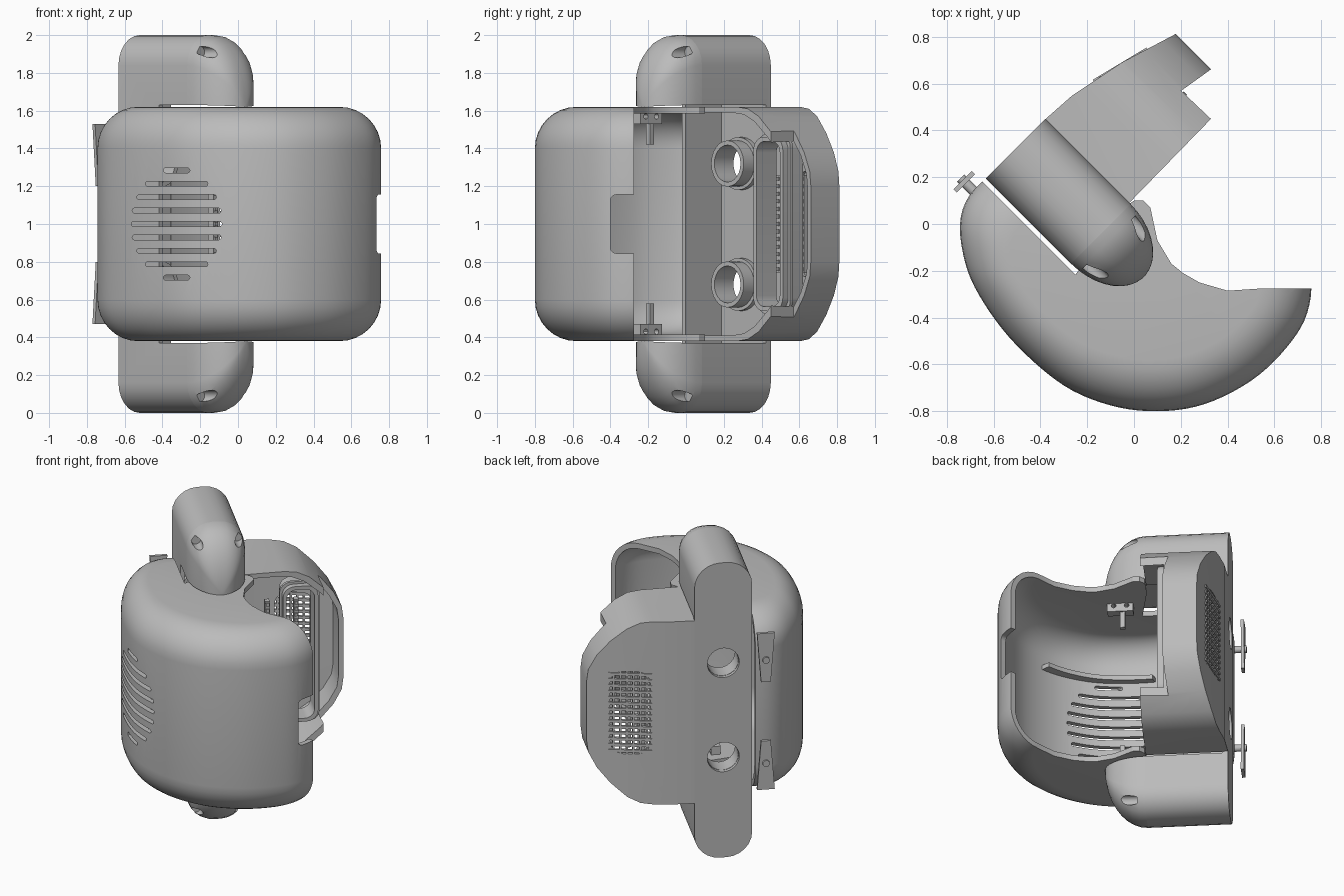
import bpy, bmesh, math
from mathutils import Matrix, Vector

cube = bpy.data.objects.get("Cube")
if cube:
    bpy.data.objects.remove(cube)

grey = bpy.data.materials.new("plain grey")
grey.use_nodes = True
grey.diffuse_color = (0.5, 0.5, 0.5, 1)
grey.node_tree.nodes["Principled BSDF"].inputs["Base Color"].default_value = (0.5, 0.5, 0.5, 1)
TURN = Matrix.Rotation(-math.pi / 4, 4, "Z")   # bracket axes: u forward, v inward


def loft(name, loops, turned=True):
    """Closed solid through a list of equal-length point loops."""
    bm = bmesh.new()
    rings = [[bm.verts.new(p) for p in loop] for loop in loops]
    n = len(rings[0])
    for a, b in zip(rings, rings[1:]):
        for i in range(n):
            j = (i + 1) % n
            bm.faces.new((a[i], a[j], b[j], b[i]))
    bm.faces.new(rings[0])
    bm.faces.new(rings[-1])
    bmesh.ops.recalc_face_normals(bm, faces=bm.faces)
    mesh = bpy.data.meshes.new(name)
    bm.to_mesh(mesh)
    bm.free()
    if turned:
        mesh.transform(TURN)
    mesh.materials.append(grey)
    obj = bpy.data.objects.new(name, mesh)
    bpy.context.collection.objects.link(obj)
    return obj


def prism_z(name, pts, a, b, turned=True):
    return loft(name, [[(x, y, z) for x, y in pts] for z in (a, b)], turned)


def prism_u(name, pts, a, b, slope=0):
    return loft(name, [[(u + slope * v, v, z) for v, z in pts] for u in (a, b)])


def rounded(cx, cy, w, h, r, n=6):
    pts = []
    for k, (sx, sy) in enumerate(((1, 1), (-1, 1), (-1, -1), (1, -1))):
        for i in range(n + 1):
            t = (k + i / n) * math.pi / 2
            pts.append((cx + sx * (w / 2 - r) + r * math.cos(t),
                        cy + sy * (h / 2 - r) + r * math.sin(t)))
    return pts


def circle(cx, cy, r, n=24):
    return [(cx + r * math.cos(2 * math.pi * i / n), cy + r * math.sin(2 * math.pi * i / n)) for i in range(n)]


def rect(x0, x1, y0, y1):
    return [(x0, y0), (x1, y0), (x1, y1), (x0, y1)]


def boolean(obj, cutter, op="DIFFERENCE"):
    m = obj.modifiers.new("cut", "BOOLEAN")
    m.operation, m.object, m.solver = op, cutter, "EXACT"
    bpy.context.view_layer.objects.active = obj
    bpy.ops.object.modifier_apply(modifier=m.name)
    bpy.data.objects.remove(cutter)


def spline(pts, steps=5):
    out, n = [], len(pts)
    for i in range(n):
        a, b, c, d = (Vector(pts[(i + k) % n]) for k in (-1, 0, 1, 2))
        for s in range(steps):
            t = s / steps
            out.append(tuple(0.5 * (2 * b + (c - a) * t + (2 * a - 5 * b + 4 * c - d) * t * t
                                    + (3 * b - a - 3 * c + d) * t ** 3)))
    return out


# Rounded hollow shell
OUTLINE = spline([(-.65, .18), (-.74, .03), (-.72, -.17), (-.64, -.34), (-.5, -.52), (-.3, -.69),
                  (-.1, -.775), (.1, -.8), (.3, -.77), (.5, -.67), (.65, -.53), (.74, -.38),
                  (.75, -.2), (.65, .05), (.4, .27), (0, .37), (-.4, .33)])


def inset(d):
    sx, sy = 1 - d / .76, 1 - d / .55
    return [(x * sx, -.25 + (y + .25) * sy) for x, y in OUTLINE]


def pod(name, wall):
    r, loops = .22 - wall, []
    for side in (-1, 1):
        angles = [i * math.pi / 16 for i in range(9)]
        for t in (reversed(angles) if side < 0 else angles):
            z = 1 + side * (.62 - wall - r + r * math.sin(t))
            loops.append([(x, y, z) for x, y in inset(wall + r * (1 - math.cos(t)))])
    return loft(name, loops, False)


shell = pod("shell", 0)
boolean(shell, pod("cavity", .035))
opening = [(-.85, .383), (-.25, -.217), (-.1, 0), (-.03, .08), (0, .1), (.04, .1), (.07, .07),
           (.1, -.07), (.16, -.17), (.21, -.21), (.28, -.25), (.4, -.285), (.55, -.275), (.9, -.275),
           (.9, .7), (-.85, .7)]
boolean(shell, prism_z("opening", opening, 0, 2, False))
notch = loft("notch", [[(x, y, z) for y, z in rounded(-.3, 1, .2, .31, .03)] for x in (.5, .9)], False)
boolean(shell, notch)
# Speaker slots
for i, w in enumerate((.48, .47, .42, .33, .14)):
    for side in ((1,) if i == 0 else (1, -1)):
        slot = [[(x, y, z) for x, z in rounded(-.325, 1 + side * i * .071, w, .026, .012, 3)] for y in (-.95, -.3)]
        boolean(shell, loft("slot", slot, False))
# Curved rib on the inner wall above the slots
rib_o = [p for p in inset(.03) if -.55 < p[0] < .1 and p[1] < -.3]
rib_i = [p for p in inset(.09) if -.52 < p[0] < .1 and p[1] < -.3]
prism_z("speaker_rib", rib_o + rib_i[::-1], 1.32, 1.35, False)

# Upright bracket bar with open middle
bar = prism_u("bracket_bar", rounded(-.13, 1, .36, 2, .16), -.585, -.07)
boolean(bar, prism_u("middle", rect(-.285, .2, .37, 1.63), -.55, .3))
boolean(bar, prism_u("front_gap", rect(-.5, .3, .371, 1.629), -.28, .3))
for z in (.68, 1.32):
    boolean(bar, prism_u("hole", circle(-.13, z, .1), -.8, -.4))
    tube = prism_u("strap_tube", circle(-.13, z, .122), -.56, -.44)
    boolean(tube, prism_u("bore", circle(-.13, z, .098), -.8, -.3))
    collar = prism_u("tube_collar", circle(-.13, z, .14), -.555, -.52)
    boolean(collar, prism_u("bore", circle(-.13, z, .11), -.8, -.3))

# Domed noses at both ends of the bar, with screw holes and inner pivot tabs
half = [(p[0], max(p[1], 1.63)) for p in rounded(-.13, 1, .36, 2, .16) if p[1] > 1]
half = [(.05, 1.63)] + half + [(-.31, 1.63)]
for side, word in ((1, "upper"), (-1, "lower")):
    loops = []
    for i in range(10):
        t = i / 9 * math.radians(87)
        c = math.cos(t)
        loops.append([(-.07 + .26 * math.sin(t), -.13 + (v + .13) * c, 1 + side * (.62 + (z - 1.62) * c))
                      for v, z in half])
    nose = loft(word + "_nose", loops)
    for v in (0, -.26):
        boolean(nose, prism_u("screw_hole", circle(v, 1 + side * .91, .03, 16), -.02, .25))
    tab = loft(word + "_pivot_tab", [[(u, v, z) for u, z in rect(.02, .18, 1 + side * .53, 1 + side * .61)]
                                     for v in (-.22, -.16)])
    for u in (.06, .14):
        boolean(tab, loft("tab_hole", [[(a, v, z) for a, z in circle(u, 1 + side * .57, .015, 12)]
                                       for v in (-.3, -.1)]))
    prism_u(word + "_pivot_strut", rect(-.2, -.17, 1 + side * .42, 1 + side * .54), .07, .1)
    # Tapered side clips with bolts
    clip = [(-.44, 1 + side * .53), (-.33, 1 + side * .53), (-.355, 1 + side * .2), (-.415, 1 + side * .2)]
    prism_u(word + "_side_clip", clip, -.65, -.63)
    prism_u(word + "_clip_bolt", circle(-.385, 1 + side * .35, .022, 16), -.662, -.56)


# Hollow rear panel: plan shape crossed with a rounded end profile
def cross(name, plan, edge, scale_z, shift):
    top = [(edge, .62), (.3, .62), (.38, .61), (.46, .57), (.56, .48), (.64, .38), (.69, .28), (.7, .2)]
    pts = [(v - (shift if v > edge else 0), 1 + z * scale_z) for v, z in top]
    pts += [(v, 2 - z) for v, z in reversed(pts)]
    solid = prism_u(name, pts, -.9, .3)
    boolean(solid, prism_z("plan", plan, 0, 2), "INTERSECT")
    return solid


panel = cross("rear_panel", [(-.585, .04), (-.575, .2), (-.525, .45), (-.445, .71), (-.233, .71), (-.26, .545),
                             (-.085, .55), (-.078, .04)], .045, 1, 0)
boolean(panel, cross("panel_cavity", [(-.55, -.1), (-.54, .2), (-.49, .45), (-.41, .75), (.2, .75), (.2, -.1)],
                     -.05, .95, .03))
boolean(panel, prism_u("vent_opening", rounded(.44, 1, .24, .56, .08), -.8, -.4))

# Vent grille bars following the slanted panel
for i in range(14):
    z = .74 + i * .04
    prism_u("grille_bar", rect(.31, .57, z - .009, z + .009), -.638, -.622, .25)
for i in range(6):
    v = .34 + i * .04
    prism_u("grille_upright", rect(v - .006, v + .006, .72, 1.28), -.634, -.618, .25)

# Inner sealing frame and slotted strips
for name, grow, a, b in (("seal_frame", 0, -.34, -.19), ("seal_lip", .03, -.25, -.23)):
    frame = prism_u(name, rounded(.425, 1, .22 + grow, .92 + grow, .07), a, b)
    boolean(frame, prism_u("frame_hole", rounded(.425, 1, .175, .875, .06), -.6, 0))
for v in (.26, .44):
    prism_u("slotted_strip", rect(v - .015, v + .015, .74, 1.26), -.47, -.43)
    for i in range(13):
        z = .76 + i * .04
        prism_u("strip_tooth", rect(v - .01, v + .01, z - .01, z + .01), -.435, -.42)

# Smooth shading with crisp edges
bpy.ops.object.select_all(action="DESELECT")
for obj in bpy.context.collection.objects:
    if obj.type == "MESH" and grey.name in obj.data.materials:
        obj.select_set(True)
        bpy.context.view_layer.objects.active = obj
bpy.ops.object.shade_smooth_by_angle(angle=math.radians(30))
